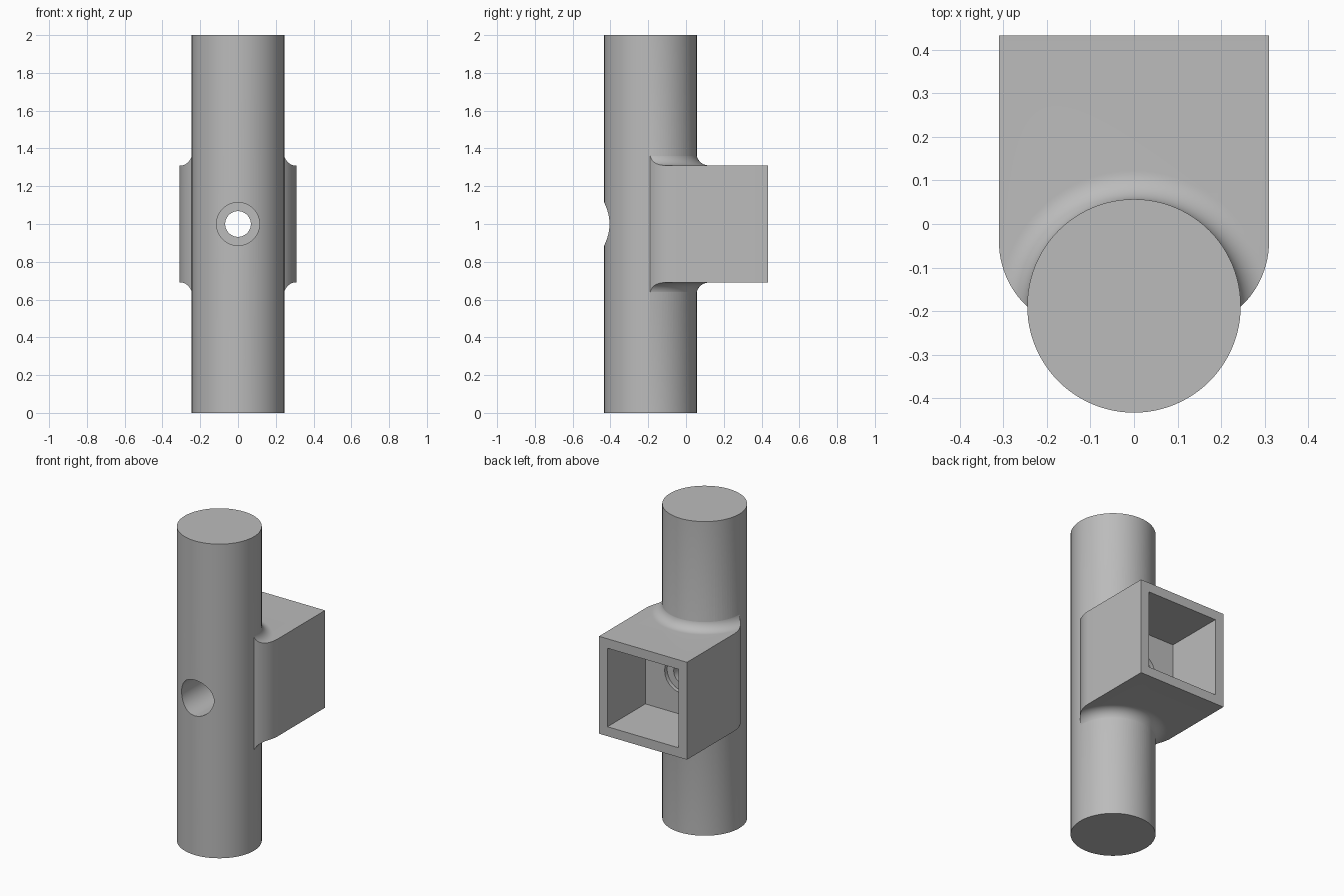
import bpy, bmesh, math
from mathutils import Matrix, Vector

cube = bpy.data.objects.get("Cube")
if cube:
    bpy.data.objects.remove(cube, do_unlink=True)

AXIS_Y = -0.188      # centre line of the stem
STEM_R = 0.245
HALF = 0.31          # half width and half height of the socket
BACK = 0.433
SEGMENTS = 96

grey = bpy.data.materials.new("plain grey")
grey.use_nodes = True
colour = (0.5, 0.5, 0.5, 1)
grey.diffuse_color = colour
grey.node_tree.nodes["Principled BSDF"].inputs["Base Color"].default_value = colour


def finish(name, bm):
    bmesh.ops.recalc_face_normals(bm, faces=bm.faces)
    mesh = bpy.data.meshes.new(name)
    bm.to_mesh(mesh)
    bm.free()
    mesh.materials.append(grey)
    obj = bpy.data.objects.new(name, mesh)
    bpy.context.collection.objects.link(obj)
    return obj


def cylinder(name, radius, start, end, segments=SEGMENTS):
    """Closed cylinder between two points."""
    start, end = Vector(start), Vector(end)
    axis = end - start
    turn = axis.to_track_quat('Z', 'Y').to_matrix().to_4x4()
    bm = bmesh.new()
    bmesh.ops.create_cone(bm, cap_ends=True, segments=segments, radius1=radius,
                          radius2=radius, depth=axis.length,
                          matrix=Matrix.Translation((start + end) / 2) @ turn)
    return finish(name, bm)


def prism(name, outline, bottom, top):
    """Outline in x and y, extruded upwards."""
    bm = bmesh.new()
    face = bm.faces.new([bm.verts.new((x, y, bottom)) for x, y in outline])
    out = bmesh.ops.extrude_face_region(bm, geom=[face])
    verts = [v for v in out["geom"] if isinstance(v, bmesh.types.BMVert)]
    bmesh.ops.translate(bm, verts=verts, vec=(0, 0, top - bottom))
    return finish(name, bm)


def lathe(name, profile):
    """Profile of radius and height, turned about the stem axis."""
    bm = bmesh.new()
    rings = []
    for r, z in profile:
        rings.append([bm.verts.new((r * math.cos(a), AXIS_Y + r * math.sin(a), z))
                      for a in (math.tau * i / SEGMENTS for i in range(SEGMENTS))])
    for low, high in zip(rings, rings[1:]):
        for i in range(SEGMENTS):
            j = (i + 1) % SEGMENTS
            bm.faces.new((low[i], low[j], high[j], high[i]))
    bm.faces.new(rings[0])
    bm.faces.new(rings[-1])
    return finish(name, bm)


def combine(target, tool, operation):
    mod = target.modifiers.new(operation.title(), 'BOOLEAN')
    mod.object, mod.operation, mod.solver = tool, operation, 'EXACT'
    bpy.ops.object.select_all(action='DESELECT')
    bpy.context.view_layer.objects.active = target
    target.select_set(True)
    bpy.ops.object.modifier_apply(modifier=mod.name)
    bpy.data.objects.remove(tool, do_unlink=True)


# Socket outline: square at the back, rounded in towards the stem
ROUND = 0.205
arc = []
for i in range(17):
    a = math.radians(50) * i / 16
    arc.append((HALF - ROUND + ROUND * math.cos(a), -0.04 - ROUND * math.sin(a)))
side = [(HALF, BACK)] + arc
outline = side + [(-x, y) for x, y in reversed(side)]

# Flared collar that blends the socket into the stem above and below
FLARE = 0.067
flare = []
for i in range(13):
    a = math.pi / 2 * i / 12
    flare.append((HALF - FLARE * math.sin(a), HALF + FLARE * (1 - math.cos(a))))
half = flare + [(STEM_R - 0.01, HALF + FLARE)]
collar = lathe("collar", [(r, 1 - h) for r, h in reversed(half)]
               + [(r, 1 + h) for r, h in half])
combine(collar, prism("collar_trim", outline, 0.5, 1.5), 'INTERSECT')

# Stem joined with collar and socket
body = cylinder("stem_with_socket", STEM_R, (0, AXIS_Y, 0), (0, AXIS_Y, 2))
combine(body, prism("socket", outline, 1 - HALF, 1 + HALF), 'UNION')
combine(body, collar, 'UNION')

# Square pocket open at the back
P = 0.25
FLOOR = 0.052
pocket = [(-P, FLOOR), (P, FLOOR), (P, 0.6), (-P, 0.6)]
combine(body, prism("pocket", pocket, 1 - P, 1 + P), 'DIFFERENCE')

# Stepped bolt hole: wide from both sides, narrow through the thin web
for name, radius, y0, y1 in (("front_bore", 0.114, -0.6, -0.05),
                             ("back_recess", 0.114, FLOOR - 0.025, 0.2),
                             ("bolt_hole", 0.068, -0.2, 0.2)):
    combine(body, cylinder(name, radius, (0, y0, 1), (0, y1, 1), 48), 'DIFFERENCE')

bpy.ops.object.select_all(action='DESELECT')
bpy.context.view_layer.objects.active = body
body.select_set(True)
bpy.ops.object.shade_smooth_by_angle(angle=math.radians(30))
